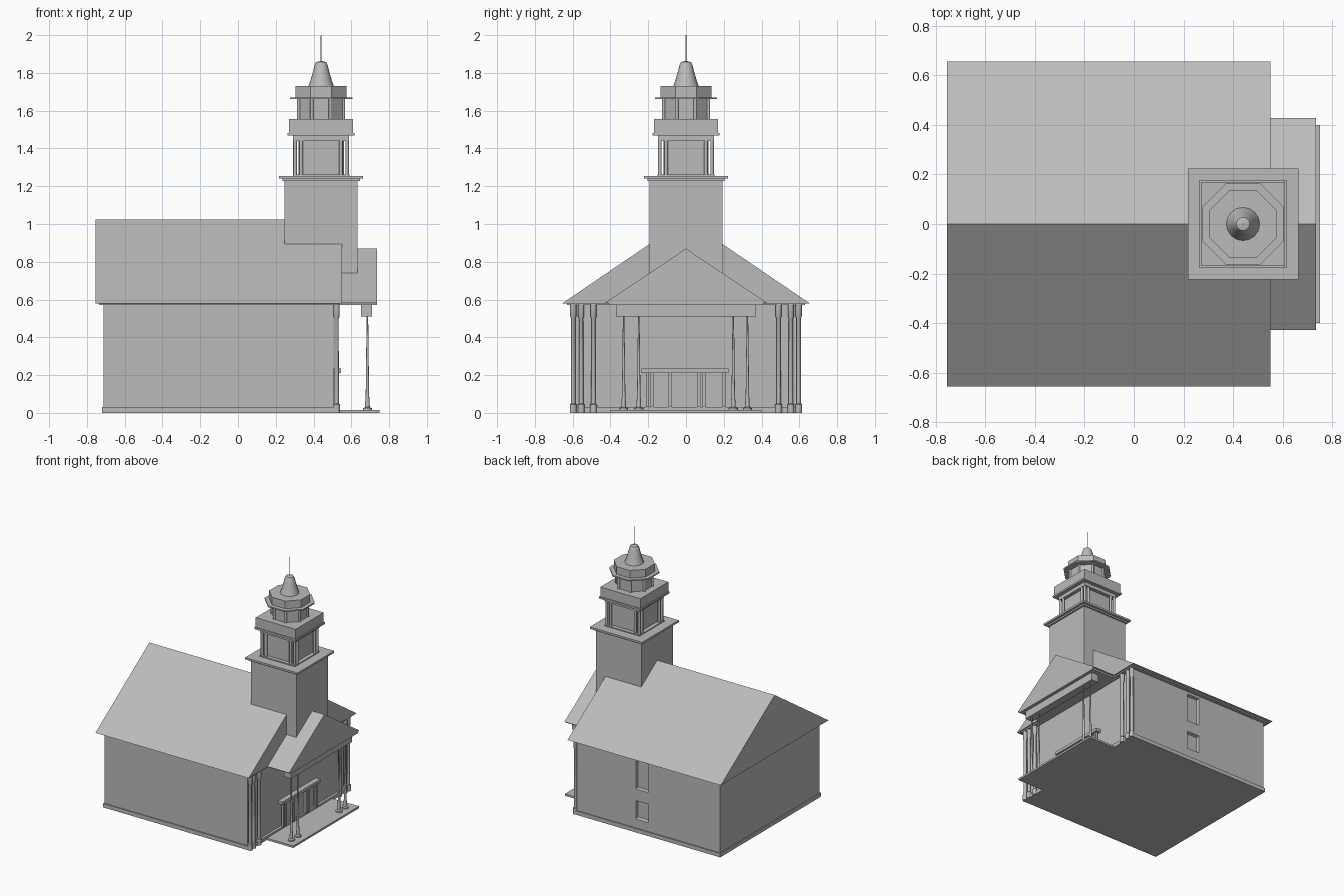
import bpy, bmesh, math
from mathutils import Vector

if "Cube" in bpy.data.objects:
    bpy.data.objects.remove(bpy.data.objects["Cube"])

GREY = (0.5, 0.5, 0.5, 1)
grey = bpy.data.materials.new("plain grey")
grey.use_nodes = True
grey.diffuse_color = GREY
grey.node_tree.nodes["Principled BSDF"].inputs["Base Color"].default_value = GREY

TX = 0.44  # tower axis


def finish(bm, name, smooth=False):
    bmesh.ops.recalc_face_normals(bm, faces=bm.faces)
    mesh = bpy.data.meshes.new(name)
    bm.to_mesh(mesh)
    bm.free()
    mesh.materials.append(grey)
    ob = bpy.data.objects.new(name, mesh)
    bpy.context.collection.objects.link(ob)
    if smooth:
        bpy.context.view_layer.objects.active = ob
        ob.select_set(True)
        bpy.ops.object.shade_smooth_by_angle(angle=math.radians(40))
        ob.select_set(False)
    return ob


def box_mesh(x0, x1, y0, y1, z0, z1):
    bm = bmesh.new()
    bmesh.ops.create_cube(bm, size=1)
    for v in bm.verts:
        v.co = ((x0 + x1) / 2 + v.co.x * (x1 - x0),
                (y0 + y1) / 2 + v.co.y * (y1 - y0),
                (z0 + z1) / 2 + v.co.z * (z1 - z0))
    return bm


def box(name, *bounds):
    return finish(box_mesh(*bounds), name)


def tower_box(name, half, z0, z1):
    return box(name, TX - half, TX + half, -half, half, z0, z1)


def cut_windows(bm, axis, side, spans, rows, depth=0.02):
    """Slice the box along the window edges, then inset and sink the window faces."""
    along = 1 - axis
    for a, pairs in ((along, spans), (2, rows)):
        n = Vector((0, 0, 0))
        n[a] = 1
        for value in {v for p in pairs for v in p}:
            geom = bm.verts[:] + bm.edges[:] + bm.faces[:]
            bmesh.ops.bisect_plane(bm, geom=geom, plane_co=n * value, plane_no=n)
    bm.normal_update()

    def inside(v, pairs):
        return any(a < v < b for a, b in pairs)

    faces = []
    for f in bm.faces:
        c = f.calc_center_median()
        if f.normal[axis] * side > 0.9 and inside(c[along], spans) and inside(c.z, rows):
            faces.append(f)
    # Merge slivers left by cuts made for the other walls
    faces = bmesh.ops.dissolve_faces(bm, faces=faces)["region"]
    bmesh.ops.inset_individual(bm, faces=faces, thickness=0.008, depth=0)
    bm.normal_update()
    for f in faces:
        bmesh.ops.translate(bm, verts=f.verts, vec=-f.normal * depth)


def gable(name, x0, x1, half, z0, z1):
    """Solid triangular roof with its ridge along x."""
    bm = bmesh.new()
    tri = [bm.verts.new(p) for p in ((x0, -half, z0), (x0, half, z0), (x0, 0, z1))]
    f = bm.faces.new(tri)
    ext = bmesh.ops.extrude_face_region(bm, geom=[f])["geom"]
    bmesh.ops.translate(bm, verts=[g for g in ext if isinstance(g, bmesh.types.BMVert)],
                        vec=(x1 - x0, 0, 0))
    bm.faces.new(tri) if not f.is_valid else None
    return finish(bm, name)


def lathe(name, x, y, profile, sides=12, turn=0.0):
    """Solid of revolution from (radius, height) pairs."""
    bm = bmesh.new()
    rings = []
    for r, z in profile:
        rings.append([bm.verts.new((x + r * math.cos(turn + 2 * math.pi * i / sides),
                                    y + r * math.sin(turn + 2 * math.pi * i / sides), z))
                      for i in range(sides)])
    for a, b in zip(rings, rings[1:]):
        for i in range(sides):
            j = (i + 1) % sides
            bm.faces.new((a[i], a[j], b[j], b[i]))
    bm.faces.new(rings[0][::-1])
    bm.faces.new(rings[-1])
    return finish(bm, name, smooth=sides > 8)


def octagon(name, half, z0, z1):
    r = half / math.cos(math.pi / 8)
    return lathe(name, TX, 0, [(r, z0), (r, z1)], 8, math.pi / 8)


# Base and main hall
box("foundation", -0.72, 0.525, -0.612, 0.612, 0, 0.03)
box("porch_floor", 0.525, 0.75, -0.4, 0.4, 0, 0.015)
hall = box_mesh(-0.712, 0.505, -0.603, 0.603, 0.03, 0.575)
rows = [(0.1, 0.24), (0.33, 0.55)]
side_spans = [(c - 0.055, c + 0.055) for c in (-0.56, -0.31, -0.05, 0.19, 0.41)]
end_spans = [(c - 0.05, c + 0.05) for c in (-0.4, 0.4)]
for side in (-1, 1):
    cut_windows(hall, 1, side, side_spans, rows)
cut_windows(hall, 0, 1, end_spans, rows)
finish(hall, "hall_walls")
box("eave_cornice", -0.735, 0.54, -0.63, 0.63, 0.57, 0.585)
gable("main_roof", -0.755, 0.55, 0.655, 0.58, 1.025)

# Corner pilasters on the entrance wall
for side, word in ((-1, "right"), (1, "left")):
    for i, y in enumerate((0.597, 0.555, 0.49)):
        lathe(f"{word}_pilaster_{i + 1}", 0.522, side * y,
              [(0.018, 0), (0.018, 0.045), (0.012, 0.05), (0.011, 0.5),
               (0.016, 0.51), (0.016, 0.575)])

# Entrance surround
box("door_lintel", 0.505, 0.545, -0.235, 0.225, 0.212, 0.235)
for i, y in enumerate((-0.205, -0.18, -0.085, 0.07, 0.095, 0.2)):
    box(f"door_post_{i + 1}", 0.52, 0.535, y - 0.008, y + 0.008, 0.03, 0.213)
box("door_panel", 0.505, 0.512, -0.17, 0.19, 0.03, 0.212)

# Porch
gable("porch_roof", 0.5, 0.735, 0.428, 0.583, 0.87)
box("porch_ceiling", 0.5, 0.735, -0.41, 0.41, 0.57, 0.584)
box("porch_beam", 0.65, 0.71, -0.37, 0.37, 0.51, 0.572)
for i, y in enumerate((-0.33, -0.25, 0.25, 0.325)):
    lathe(f"porch_column_{i + 1}", 0.685, y,
          [(0.024, 0.012), (0.024, 0.025), (0.013, 0.03), (0.009, 0.1), (0.004, 0.515)])

# Tower
tower = box_mesh(0.245, 0.632, -0.194, 0.194, 0.6, 1.24)
cut_windows(tower, 0, 1, [(-0.07, 0.07)], [(0.93, 1.12)])
finish(tower, "tower_shaft")
tower_box("tower_ledge_lower", 0.205, 1.228, 1.24)
tower_box("tower_ledge", 0.223, 1.24, 1.255)

# Belfry with posts around a recessed core
core = box_mesh(TX - 0.12, TX + 0.12, -0.12, 0.12, 1.25, 1.47)
finish(core, "belfry_core")
tower_box("belfry_plinth", 0.15, 1.25, 1.262)
tower_box("belfry_frieze", 0.148, 1.44, 1.47)
spots = set()
for a in (-0.138, 0.138):
    for b in (-0.138, -0.105, 0.105, 0.138):
        spots |= {(a, b), (b, a)}
for i, (dx, dy) in enumerate(sorted(spots)):
    lathe(f"belfry_post_{i + 1}", TX + dx, dy, [(0.01, 1.26), (0.01, 1.445)], 10)
tower_box("belfry_ledge", 0.177, 1.468, 1.482)
tower_box("belfry_cap", 0.17, 1.482, 1.556)

# Eight-sided lantern
octagon("lantern_drum", 0.118, 1.55, 1.662)
for i in range(8):
    a = math.pi / 8 + i * math.pi / 4
    lathe(f"lantern_post_{i + 1}", TX + 0.128 * math.cos(a), 0.128 * math.sin(a),
          [(0.009, 1.555), (0.009, 1.662)], 10)
octagon("lantern_ledge", 0.165, 1.661, 1.671)
octagon("lantern_cap", 0.135, 1.671, 1.73)

# Bell-shaped top and spire
lathe("bell_roof", TX, 0, [(0.068, 1.728), (0.058, 1.755), (0.045, 1.8), (0.035, 1.84),
                           (0.027, 1.857), (0.008, 1.862)], 16)
lathe("spire", TX, 0, [(0.003, 1.86), (0.002, 2.0)], 9)
